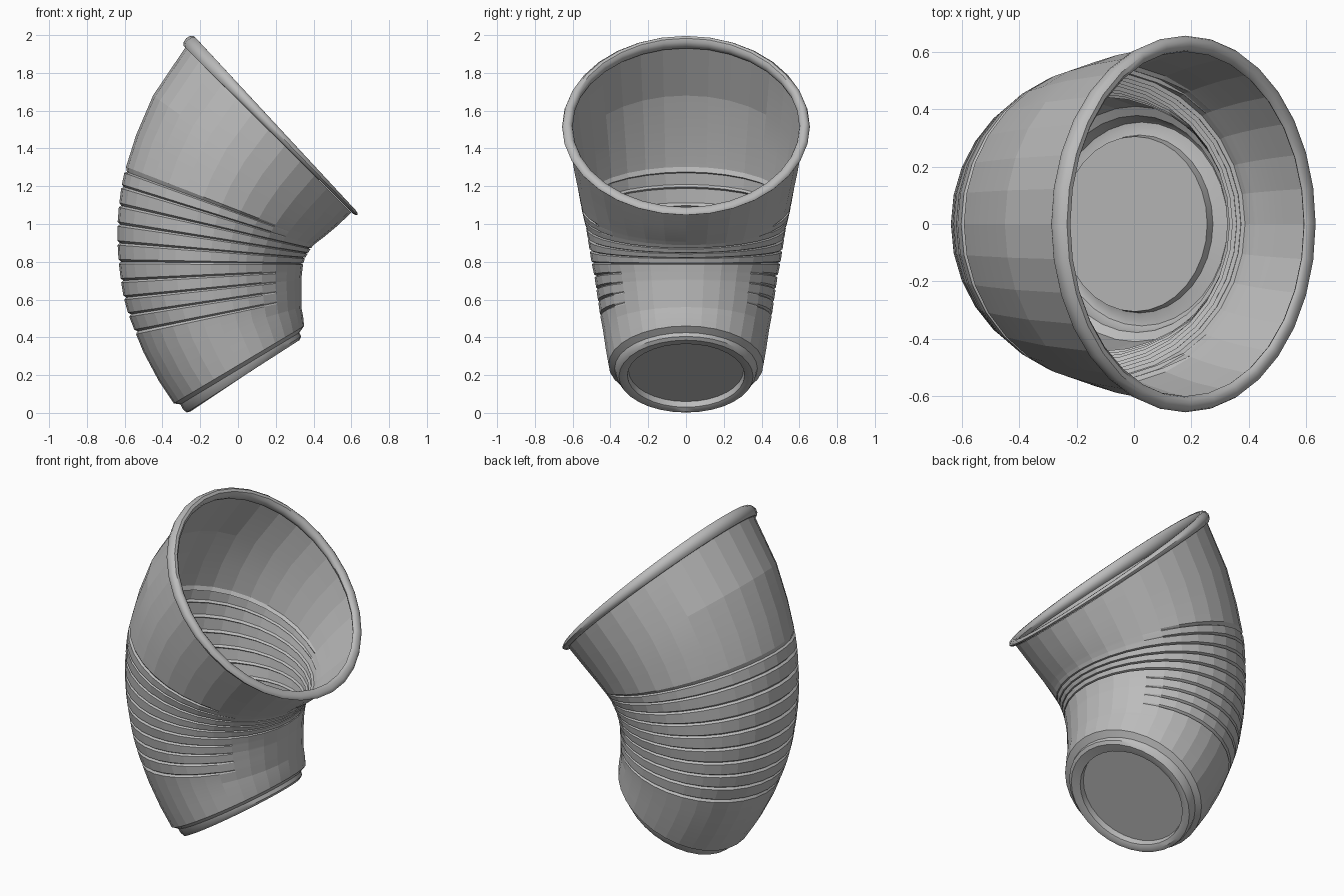
import bpy, bmesh, math

if "Cube" in bpy.data.objects:
    bpy.data.objects.remove(bpy.data.objects["Cube"])

SIDES = 32
grey = bpy.data.materials.new("plain_grey")
grey.use_nodes = True
COLOUR = (0.5, 0.5, 0.5, 1)
grey.diffuse_color = COLOUR
grey.node_tree.nodes["Principled BSDF"].inputs["Base Color"].default_value = COLOUR


def ring(bm, row, groove=0.0, fade=False):
    """Tilted oval through a left point, a right point and a half depth."""
    lx, lz, rx, rz, depth = row
    verts = []
    for i in range(SIDES):
        a = 2 * math.pi * i / SIDES
        c = math.cos(a)
        x = (lx + rx) / 2 + c * (rx - lx) / 2
        g = groove * min(1, max(0, (0.2 - x) / 0.1)) if fade else groove
        s = 1 - g / depth
        verts.append(bm.verts.new(((lx + rx) / 2 + s * c * (rx - lx) / 2,
                                   s * depth * math.sin(a),
                                   (lz + rz) / 2 + s * c * (rz - lz) / 2)))
    return verts


def skin(bm, rings, closed=False):
    pairs = list(zip(rings, rings[1:]))
    if closed:
        pairs.append((rings[-1], rings[0]))
    for a, b in pairs:
        for i in range(SIDES):
            j = (i + 1) % SIDES
            bm.faces.new((a[i], a[j], b[j], b[i]))


def finish(bm, name, angle):
    bmesh.ops.recalc_face_normals(bm, faces=bm.faces)
    mesh = bpy.data.meshes.new(name)
    bm.to_mesh(mesh)
    bm.free()
    mesh.materials.append(grey)
    ob = bpy.data.objects.new(name, mesh)
    bpy.context.collection.objects.link(ob)
    bpy.ops.object.select_all(action="DESELECT")
    ob.select_set(True)
    bpy.context.view_layer.objects.active = ob
    if angle:
        bpy.ops.object.shade_smooth_by_angle(angle=math.radians(angle))
    return ob


def mix(a, b, t):
    return [p + (q - p) * t for p, q in zip(a, b)]


# Bent wall: plain lower rows, ten grooved rows, plain upper rows
lower = [(-.34, .05, .35, .46, .41), (-.42, .17, .345, .51, .425),
         (-.5, .32, .335, .56, .44)]
ribs = [(-.545, .43, .335, .61, .455), (-.58, .52, .335, .66, .465),
        (-.605, .61, .335, .705, .475), (-.62, .7, .34, .75, .485),
        (-.632, .8, .345, .79, .5), (-.638, .9, .355, .82, .51),
        (-.638, 1, .37, .845, .52), (-.63, 1.1, .385, .87, .53),
        (-.617, 1.2, .4, .888, .545), (-.6, 1.28, .42, .905, .555)]
upper = [(-.54, 1.47, .46, .935, .575), (-.45, 1.68, .52, .985, .6),
         (-.275, 1.94, .6, 1.06, .628)]

bm = bmesh.new()
rings = [ring(bm, r) for r in lower]
path = [lower[-1]] + ribs + [upper[0]]
for k in range(1, len(path) - 1):
    fade = k not in (5, 6, 7, 8)
    rings.append(ring(bm, mix(path[k], path[k - 1], 0.12)))
    rings.append(ring(bm, path[k], 0.013, fade))
    rings.append(ring(bm, mix(path[k], path[k + 1], 0.12)))
rings += [ring(bm, r) for r in upper]
skin(bm, rings)
finish(bm, "cup_wall", 8)

# Stepped foot with a recessed floor
foot = [lower[0], (-.305, .045, .325, .425, .378), (-.292, .02, .335, .405, .37),
        (-.272, .002, .325, .385, .355), (-.25, .008, .3, .375, .335),
        (-.235, .03, .275, .365, .31), (-.25, .06, .255, .395, .305)]
bm = bmesh.new()
rings = [ring(bm, r) for r in foot]
skin(bm, rings)
bm.faces.new(rings[-1])
finish(bm, "cup_foot", 40)

# Rolled rim, squashed on the inside of the bend
bm = bmesh.new()
rings = []
for k in range(10):
    a = 2 * math.pi * k / 10
    out, up = 0.028 * math.cos(a), math.sin(a)
    ux, uz, nx, nz = .695, -.72, .72, .695
    rings.append(ring(bm, (-.255 - ux * out + nx * .04 * up,
                           1.963 - uz * out + nz * .04 * up,
                           .612 + ux * out + nx * .012 * up,
                           1.068 + uz * out + nz * .012 * up, .628 + out)))
skin(bm, rings, closed=True)
finish(bm, "cup_rim", 40)
